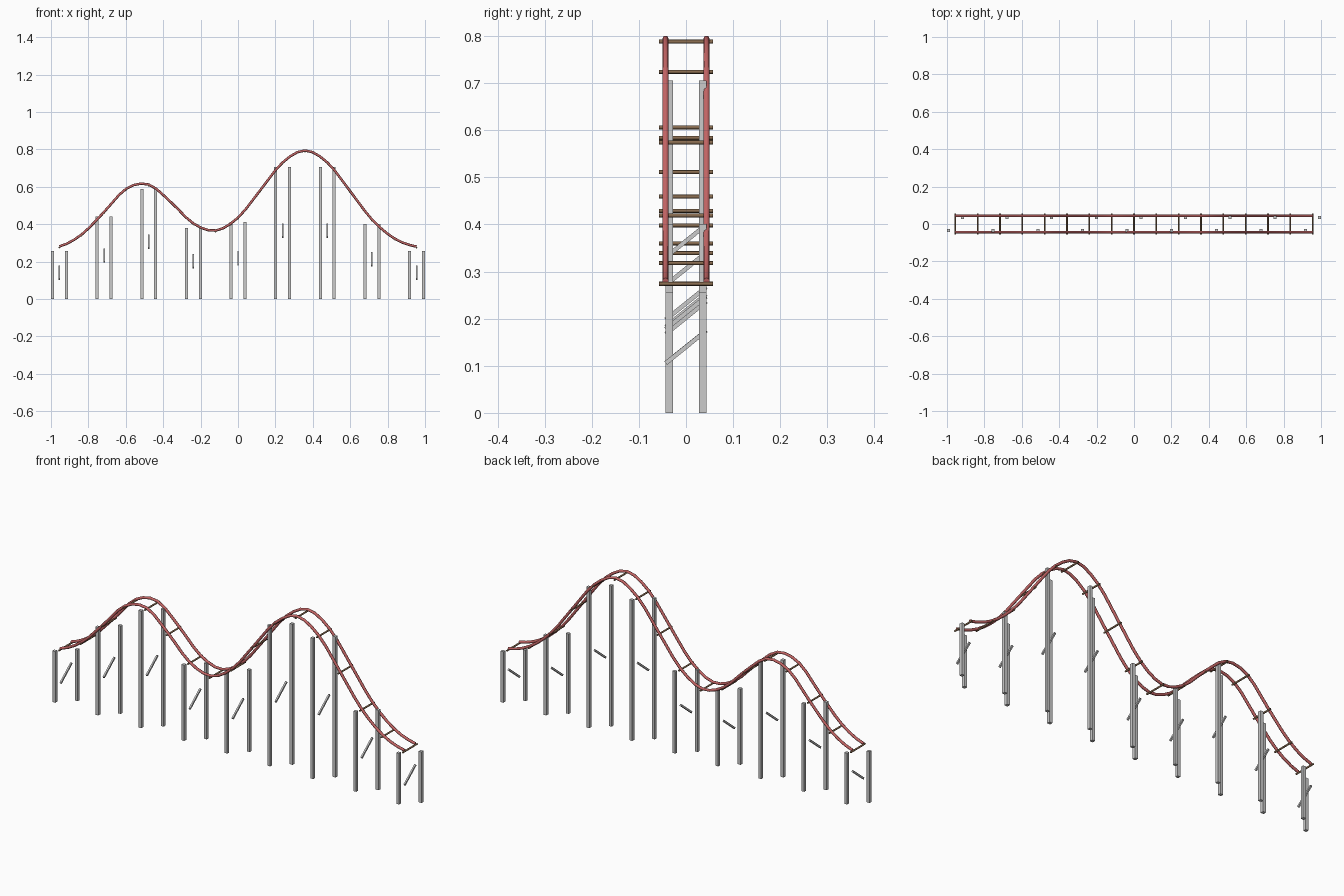
import bpy
import math
from mathutils import Vector

if "Cube" in bpy.data.objects:
    bpy.data.objects.remove(bpy.data.objects["Cube"])

N = 16
X0 = 0.955
STEP = 2 * X0 / N
# Track heights at each tie, left to right
H = [0.281, 0.345, 0.465, 0.590, 0.612, 0.517, 0.404, 0.366, 0.435,
     0.582, 0.730, 0.794, 0.730, 0.580, 0.425, 0.324, 0.280]


def material(name, rgb):
    m = bpy.data.materials.new(name)
    m.diffuse_color = (*rgb, 1)
    m.use_nodes = True
    m.node_tree.nodes["Principled BSDF"].inputs["Base Color"].default_value = m.diffuse_color
    return m


red = material("rail_red", (0.55, 0.13, 0.13))
brown = material("tie_brown", (0.25, 0.15, 0.08))
grey = material("support_grey", (0.72, 0.72, 0.70))


def track_z(t):
    """Smooth track height at tie index t."""
    i = min(int(t), N - 1)
    f = t - i
    a, b = H[max(i - 1, 0)], H[i]
    c, d = H[i + 1], H[min(i + 2, N)]
    return 0.5 * (2 * b + (c - a) * f + (2 * a - 5 * b + 4 * c - d) * f ** 2
                  + (3 * b - a - 3 * c + d) * f ** 3)


def rail(name, y):
    cu = bpy.data.curves.new(name, 'CURVE')
    cu.dimensions = '3D'
    cu.bevel_depth = 0.0068
    cu.bevel_resolution = 2
    cu.use_fill_caps = True
    sp = cu.splines.new('POLY')
    n = N * 3
    sp.points.add(n)
    for k in range(n + 1):
        t = k / 3
        sp.points[k].co = (-X0 + t * STEP, y, track_z(t), 1)
    ob = bpy.data.objects.new(name, cu)
    bpy.context.collection.objects.link(ob)
    bpy.context.view_layer.objects.active = ob
    ob.select_set(True)
    bpy.ops.object.convert(target='MESH')
    ob = bpy.context.object
    ob.data.materials.clear()
    ob.data.materials.append(red)
    bpy.ops.object.shade_smooth_by_angle(angle=math.radians(50))
    ob.select_set(False)


def box(name, loc, size, rot_x=0.0):
    bpy.ops.mesh.primitive_cube_add(size=1, location=loc, rotation=(rot_x, 0, 0))
    ob = bpy.context.object
    ob.name = name
    ob.scale = size
    ob.data.materials.append(grey)
    ob.select_set(False)


# Two running rails
rail("rail_front", -0.0435)
rail("rail_back", 0.0435)

# Cross ties just under the rails
for i in range(N + 1):
    bpy.ops.mesh.primitive_cylinder_add(
        vertices=8, radius=0.0042, depth=0.114,
        location=(-X0 + i * STEP, 0, H[i] - 0.006),
        rotation=(math.pi / 2, 0, 0))
    tie = bpy.context.object
    tie.name = f"cross_tie_{i}"
    tie.data.materials.append(brown)
    bpy.ops.object.shade_smooth_by_angle(angle=math.radians(50))
    tie.select_set(False)

# Staggered support posts with a slanted brace at every second tie
for i in range(0, N + 1, 2):
    x = -X0 + i * STEP
    h = H[i] - 0.024
    for name, s in (("front", -1), ("back", 1)):
        box(f"post_{name}_{i // 2}", (x + s * 0.037, s * 0.036, h / 2),
            (0.016, 0.016, h))
    brace = Vector((0, 0.086, 0.069))
    box(f"brace_{i // 2}", (x, 0, H[i] / 2), (0.008, brace.length, 0.009),
        math.atan2(brace.z, brace.y))
